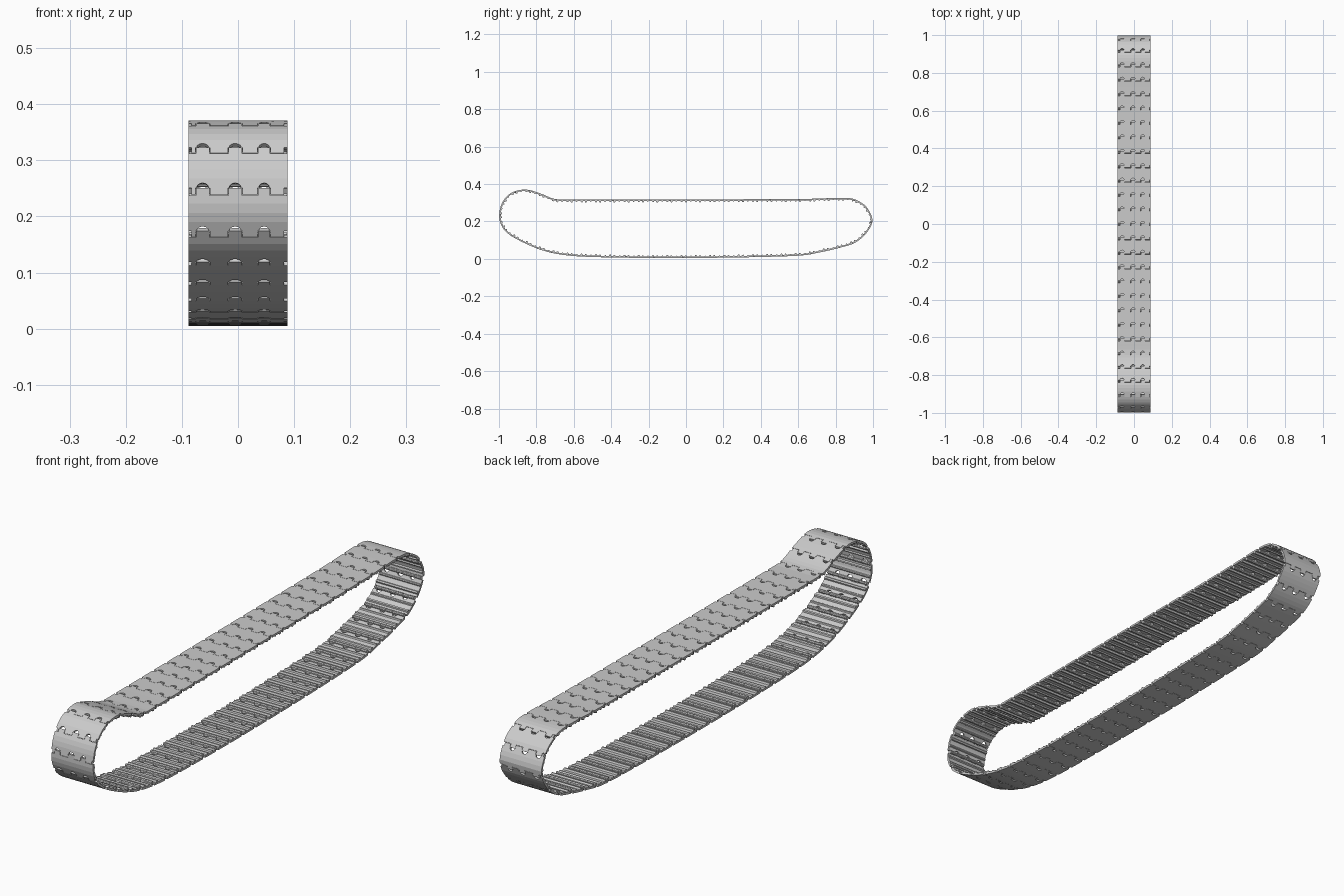
import bpy, bmesh, math
from mathutils import Vector

if "Cube" in bpy.data.objects:
    bpy.data.objects.remove(bpy.data.objects["Cube"])

# Belt centre line (y, z): top run forward, front loop, bottom run, rear loop
CTRL = [(0, .313), (-.35, .312), (-.6, .312), (-.7, .315), (-.78, .345), (-.86, .366),
        (-.935, .347), (-.98, .295), (-.994, .23), (-.982, .18), (-.95, .14), (-.88, .098), (-.78, .055),
        (-.68, .03), (-.55, .017), (-.3, .011), (0, .010), (.3, .013), (.6, .022),
        (.72, .041), (.82, .064), (.9, .090), (.96, .14), (.992, .205), (.965, .27),
        (.925, .302), (.88, .319), (.8, .321), (.65, .316), (.35, .314)]


def catmull(p0, p1, p2, p3, t):
    return 0.5 * (2 * p1 + (p2 - p0) * t + (2 * p0 - 5 * p1 + 4 * p2 - p3) * t * t
                  + (3 * p1 - p0 - 3 * p2 + p3) * t ** 3)


ctrl = [Vector(p) for p in CTRL]
n = len(ctrl)
path = [catmull(ctrl[i - 1], ctrl[i], ctrl[(i + 1) % n], ctrl[(i + 2) % n], k / 16)
        for i in range(n) for k in range(16)]
lens = [0.0]
for i in range(len(path)):
    lens.append(lens[-1] + (path[(i + 1) % len(path)] - path[i]).length)
TOTAL = lens[-1]
COUNT = round(TOTAL / 0.0757)
P = TOTAL / COUNT


def point_at(s):
    s %= TOTAL
    lo, hi = 0, len(path)
    while hi - lo > 1:
        mid = (lo + hi) // 2
        if lens[mid] <= s:
            lo = mid
        else:
            hi = mid
    f = (s - lens[lo]) / (lens[lo + 1] - lens[lo])
    return path[lo].lerp(path[(lo + 1) % len(path)], f)


def on_belt(x, s, h):
    # h is measured outward from the centre line
    c = point_at(s)
    t = (point_at(s + .006) - point_at(s - .006)).normalized()
    return Vector((x, c.x + t.y * h, c.y - t.x * h))


LUGS = [(-.083, -.076), (-.050, -.018), (.008, .035), (.058, .082)]
TABS = [(-.075, -.051), (-.017, .007), (.036, .057)]
OUT, INN = .005, -.003


def prism(bm, profile, x0, x1):
    # extrude an (s, h) profile across the belt
    a = [bm.verts.new((x0, s, h)) for s, h in profile]
    b = [bm.verts.new((x1, s, h)) for s, h in profile]
    bm.faces.new(a)
    bm.faces.new(b[::-1])
    for i in range(len(a)):
        j = (i + 1) % len(a)
        bm.faces.new((a[i], b[i], b[j], a[j]))


def link_template():
    bm = bmesh.new()
    end = P - .005
    # plate outline with tabs on one edge, lugs and arched holes on the other
    o = [(-.088, .008)]
    for a, b in TABS:
        o += [(a, .008), (a, -.005), (b, -.005), (b, .008)]
    o += [(.088, .008), (.088, end)]
    for i in range(3, -1, -1):
        a, b = LUGS[i]
        o += [(b, end), (b, P + .007), (a, P + .007), (a, end)]
        if i:
            r = a - LUGS[i - 1][1]
            mid = a - r / 2
            o += [(mid + r * .42 * math.cos(q * math.pi / 6),
                   end - .009 * math.sin(q * math.pi / 6)) for q in range(7)]
    o.append((-.088, end))
    bm.faces.new([bm.verts.new((x, s, INN)) for x, s in o])
    for s in (.022, P / 2, P - .022):
        bmesh.ops.bisect_plane(bm, geom=bm.verts[:] + bm.edges[:] + bm.faces[:],
                               plane_co=(0, s, 0), plane_no=(0, 1, 0))
    ext = bmesh.ops.extrude_face_region(bm, geom=bm.faces[:], use_keep_orig=True)
    for v in ext['geom']:
        if isinstance(v, bmesh.types.BMVert):
            v.co.z = OUT
    # hinge knuckles
    for spans, s0 in ((TABS, .001), (LUGS, P + .001)):
        for a, b in spans:
            prism(bm, [(s0 + .006 * math.cos(math.pi * (k + .5) / 4),
                        -.005 + .006 * math.sin(math.pi * (k + .5) / 4)) for k in range(8)], a, b)
    # stiffening ribs on the inner face
    for s0, s1, h in ((.017, .029, -.009), (P - .030, P - .020, -.007)):
        prism(bm, [(s0, INN), (s1, INN), (s1 - .003, h), (s0 + .003, h)], -.087, .087)
    return bm


# Wrap one copy of the link around each pitch of the belt
for i in range(COUNT):
    bm = link_template()
    for v in bm.verts:
        v.co = on_belt(v.co.x, v.co.y + i * P, v.co.z)
    bmesh.ops.recalc_face_normals(bm, faces=bm.faces[:])
    me = bpy.data.meshes.new("track_link")
    bm.to_mesh(me)
    bm.free()
    bpy.context.collection.objects.link(bpy.data.objects.new("track_link", me))
